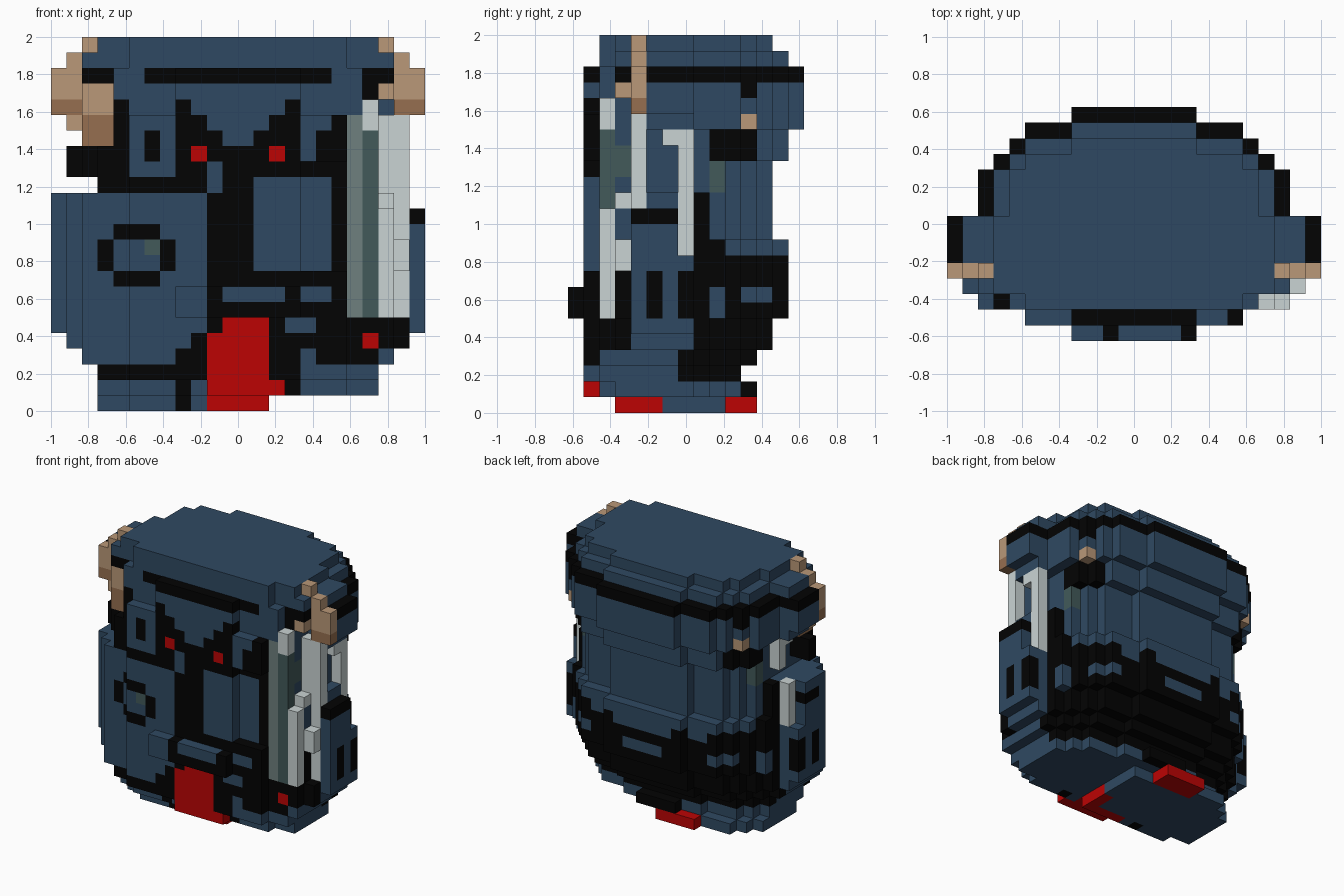
import bpy, bmesh
from mathutils import Vector

cube = bpy.data.objects.get("Cube")
if cube:
    bpy.data.objects.remove(cube)

UNIT = 1 / 12
DEPTH, HALF = 15, 12

# Flat colours, given as display values and converted to linear
PALETTE = {
    "navy": "2f4962", "black": "030303", "red": "bc0404", "tan": "ba9878",
    "brown": "966f50", "silver": "cad4d4", "grey": "6e807e", "slate": "425a5a",
}


def linear(hex_pair):
    c = int(hex_pair, 16) / 255
    return c / 12.92 if c <= 0.04045 else ((c + 0.055) / 1.055) ** 2.4


materials = {}
for name, code in PALETTE.items():
    mat = bpy.data.materials.new(name)
    rgba = [linear(code[i:i + 2]) for i in (0, 2, 4)] + [1]
    mat.diffuse_color = rgba
    mat.use_nodes = True
    shader = mat.node_tree.nodes["Principled BSDF"]
    shader.inputs["Base Color"].default_value = rgba
    shader.inputs["Roughness"].default_value = 0.9
    materials[name] = mat
NAMES = list(PALETTE)

blocks = {}  # (x, y, z) -> [part, colour]


def box(part, colour, x0, x1, y0, y1, z0, z1):
    for x in range(x0, x1):
        for y in range(y0, y1):
            for z in range(z0, z1):
                blocks[x, y, z] = [part, colour]


def carve(x0, x1, y0, y1, z0, z1):
    for x in range(x0, x1):
        for y in range(y0, y1):
            for z in range(z0, z1):
                blocks.pop((x, y, z), None)


# Half widths of the first rows, counted in from the front or the back
BELLY, BROW, LIP, REAR = (7, 10, 11), (4, 8, 10), (7, 8, 10), (4, 7, 8, 9)


def layer(part, colour, z0, z1, arm, side, nose, front, back):
    """Slab that is widest at the arms and rounded off to front and back."""
    for y in range(front, back):
        w = arm if y < 8 else side
        if y - front < len(nose):
            w = min(w, nose[y - front])
        if back - 1 - y < len(REAR):
            w = min(w, REAR[back - 1 - y])
        box(part, colour, -w, w, y, y + 1, z0, z1)


def tint(cells, colour):
    for key in cells:
        if key in blocks:
            blocks[key][1] = colour
            return


def front(colour, x0, x1, z0, z1):
    for x in range(x0, x1):
        for z in range(z0, z1):
            tint([(x, y, z) for y in range(DEPTH)], colour)


def back(colour, x0, x1, z0, z1):
    for x in range(x0, x1):
        for z in range(z0, z1):
            for cx in (x, -1 - x):
                tint([(cx, y, z) for y in reversed(range(DEPTH))], colour)


def sides(colour, y0, y1, z0, z1):
    for y in range(y0, y1):
        for z in range(z0, z1):
            span = range(-HALF, HALF)
            tint([(x, y, z) for x in span], colour)
            tint([(x, y, z) for x in reversed(span)], colour)


# Stacked slabs from the sole to the crown
layer("sole", "navy", 0, 1, 9, 9, BELLY, 3, 12)
carve(2, HALF, 0, DEPTH, 0, 1)
carve(0, 2, 10, 12, 0, 1)
layer("foot", "navy", 1, 2, 9, 9, BELLY, 2, 11)
layer("foot", "navy", 2, 3, 9, 9, BELLY, 1, 11)
layer("foot", "navy", 3, 4, 10, 9, BELLY, 1, 12)
layer("foot", "navy", 4, 5, 11, 10, BELLY, 1, 13)
layer("torso", "navy", 5, 6, 12, 10, BELLY, 1, 13)
layer("torso", "navy", 6, 11, 12, 10, BELLY, 1, 14)
layer("torso", "navy", 11, 14, 12, 10, BELLY, 1, 13)
layer("neck", "navy", 14, 16, 9, 9, BELLY, 1, 13)
layer("neck", "navy", 16, 18, 9, 9, BELLY, 1, 14)
layer("hood", "navy", 18, 19, 11, 10, LIP, 1, 15)
layer("hood", "navy", 19, 21, 12, 10, BROW, 1, 15)
layer("hood_rim", "black", 21, 22, 12, 10, BROW, 1, 15)
layer("crown", "navy", 22, 23, 11, 9, BELLY, 2, 14)
layer("crown", "navy", 23, 24, 9, 8, BELLY, 2, 13)
box("belt_buckle", "navy", -4, 4, 0, 1, 6, 8)
box("neck", "navy", 9, 10, 5, 7, 14, 18)

# The ears take the place of the outer hood rows in front of the arms
for left in (-HALF, 10):
    carve(left, left + 2, 3, 5, 18, 24)
carve(-10, -8, 2, 3, 17, 19)
carve(11, HALF, 0, 8, 13, 14)
# Step beside the raised chest panel
carve(4, 7, 1, 2, 9, 16)

# Dark lower back
back("black", 0, 10, 2, 9)
back("black", 6, 10, 9, 10)
box("heel", "black", -2, 2, 11, 12, 1, 2)
box("heel", "red", -4, 0, 10, 12, 0, 1)

# Side markings
sides("black", 8, 14, 2, 9)
sides("black", 11, 14, 9, 10)
sides("black", 3, 8, 6, 9)
sides("navy", 4, 5, 7, 8)
sides("navy", 6, 7, 6, 9)
sides("navy", 9, 10, 6, 8)
sides("black", 4, 7, 12, 13)
sides("black", 8, 9, 8, 14)
sides("black", 9, 10, 10, 11)
sides("black", 9, 12, 16, 18)
sides("slate", 9, 10, 14, 16)
sides("black", 11, 12, 20, 21)
sides("tan", 11, 12, 18, 19)

# Windows in the dark back
back("navy", 0, 2, 7, 8)
back("navy", 6, 8, 7, 8)

# Front: left-hand plain half and ring emblem
front("navy", -HALF, -2, 2, 14)
front("black", -8, -5, 11, 12)
front("black", -8, -5, 8, 9)
for edge in (-9, -5):
    front("black", edge, edge + 1, 9, 11)
front("slate", -6, -5, 10, 11)

# Front: hood stripe gaps and brows
for gap in (-8, 6):
    front("navy", gap, gap + 2, 21, 22)
front("black", 8, 9, 20, 22)
front("black", 9, 10, 21, 22)
for step in range(3):
    top = 20 - step
    front("black", -4, -3 + step, top - 1, top)
    front("black", 3 - step, 4, top - 1, top)

# Front: mask around the eyes
box("cheek", "black", -11, -9, 4, 5, 15, 17)
box("cheek", "black", -10, -9, 3, 4, 15, 17)
front("black", -9, -7, 15, 17)
front("black", -8, -7, 17, 20)
front("black", -6, -5, 16, 18)
front("black", -4, -1, 16, 17)
front("black", -4, -2, 14, 16)
front("black", -9, -2, 14, 15)
front("black", -1, 4, 16, 17)
front("black", -1, 7, 15, 16)
front("black", 5, 7, 16, 18)
front("black", -1, 1, 14, 15)
for eye in (-3, 2):
    front("red", eye, eye + 1, 16, 17)

# Front: chest column, belt and dark skirt
front("black", -2, 1, 5, 14)
front("black", 6, 7, 5, 19)
front("black", 1, 7, 6, 9)
front("navy", -1, 3, 7, 8)
front("navy", 4, 6, 7, 8)
front("black", -2, 11, 4, 6)
front("black", 5, 9, 3, 4)
front("black", -3, 4, 2, 5)
front("black", -9, -3, 2, 3)
front("black", -4, -3, 0, 4)
front("black", 3, 4, 1, 2)
front("navy", 3, 5, 5, 6)
front("red", 8, 9, 4, 5)

# Tongue hanging to the ground
box("tongue", "red", -2, 2, 1, 3, 1, 4)
box("tongue", "red", -2, 3, 1, 2, 1, 2)
front("red", -2, 2, 4, 5)
front("red", -1, 2, 5, 6)
box("tongue", "red", -2, 2, 3, 4, 0, 1)
box("tongue", "red", 1, 2, 4, 6, 0, 1)

# Recess with upright rods on the left of the chest
carve(7, HALF, 0, 2, 6, 20)
carve(9, 10, 2, 3, 6, 13)
carve(10, HALF, 2, 4, 6, 13)
carve(9, HALF, 0, 5, 13, 20)
box("rod_panel", "grey", 7, 8, 2, 3, 6, 19)
box("rod_panel", "slate", 8, 9, 2, 3, 6, 18)
box("rod_panel", "slate", 8, 9, 3, 4, 15, 17)
box("rod_cap", "silver", 8, 9, 2, 3, 18, 20)
box("front_rod", "silver", 9, 10, 2, 3, 6, 13)
box("rod_step", "silver", 10, 11, 3, 4, 9, 11)
box("rod_step", "silver", 9, 10, 3, 4, 13, 14)
box("rod_base", "black", 9, 10, 3, 4, 6, 9)
box("rear_rod", "silver", 10, 11, 4, 5, 6, 19)
box("rear_rod", "silver", 9, 10, 4, 5, 13, 19)
front("navy", 11, HALF, 5, 12)

# Hooks tucked under the hood on both flanks
carve(11, HALF, 7, 8, 10, 14)
box("left_hook", "silver", 10, 11, 7, 8, 10, 18)
box("left_hook", "silver", 10, 11, 6, 7, 17, 18)
carve(-HALF, -11, 7, 8, 10, 14)
box("right_hook", "silver", -11, -10, 7, 8, 10, 14)
box("right_hook", "silver", -10, -9, 7, 8, 15, 18)
box("right_hook", "silver", -10, -9, 6, 7, 17, 18)

# Ears, stepping outwards from the crown
for part, flip in (("left_ear", False), ("right_ear", True)):
    for colour, inner, outer, low, high in (
            ("tan", 9, 10, 23, 24), ("tan", 9, 11, 22, 23),
            ("tan", 10, 12, 20, 22), ("brown", 10, 12, 19, 20)):
        x0, x1 = (-outer, -inner) if flip else (inner, outer)
        box(part, colour, x0, x1, 4, 5, low, high)
box("left_ear", "tan", 9, 10, 3, 4, 20, 21)
box("right_ear", "tan", -10, -8, 3, 5, 19, 21)
box("right_ear", "brown", -10, -8, 3, 5, 17, 19)
box("right_ear", "tan", -11, -10, 4, 5, 18, 19)

# Turn each part into a mesh of its exposed faces
DIRECTIONS = [Vector(d) for d in ((1, 0, 0), (0, 1, 0), (0, 0, 1))]
meshes = {}
for (x, y, z), (part, colour) in blocks.items():
    if part not in meshes:
        meshes[part] = (bmesh.new(), {})
    bm, verts = meshes[part]
    for i, axis in enumerate(DIRECTIONS):
        u, v = DIRECTIONS[i - 2], DIRECTIONS[i - 1]
        for sign in (1, -1):
            near = Vector((x, y, z)) + axis * sign
            if tuple(int(c) for c in near) in blocks:
                continue
            corner = Vector((x, y, z)) + axis * (sign > 0)
            ring = []
            for p in [corner, corner + u, corner + u + v, corner + v][::sign]:
                key = tuple(p)
                if key not in verts:
                    verts[key] = bm.verts.new((p.x * UNIT, (p.y - DEPTH / 2) * UNIT, p.z * UNIT))
                ring.append(verts[key])
            bm.faces.new(ring).material_index = NAMES.index(colour)

for part, (bm, _) in meshes.items():
    mesh = bpy.data.meshes.new(part)
    bm.to_mesh(mesh)
    bm.free()
    for name in NAMES:
        mesh.materials.append(materials[name])
    bpy.context.collection.objects.link(bpy.data.objects.new(part, mesh))
